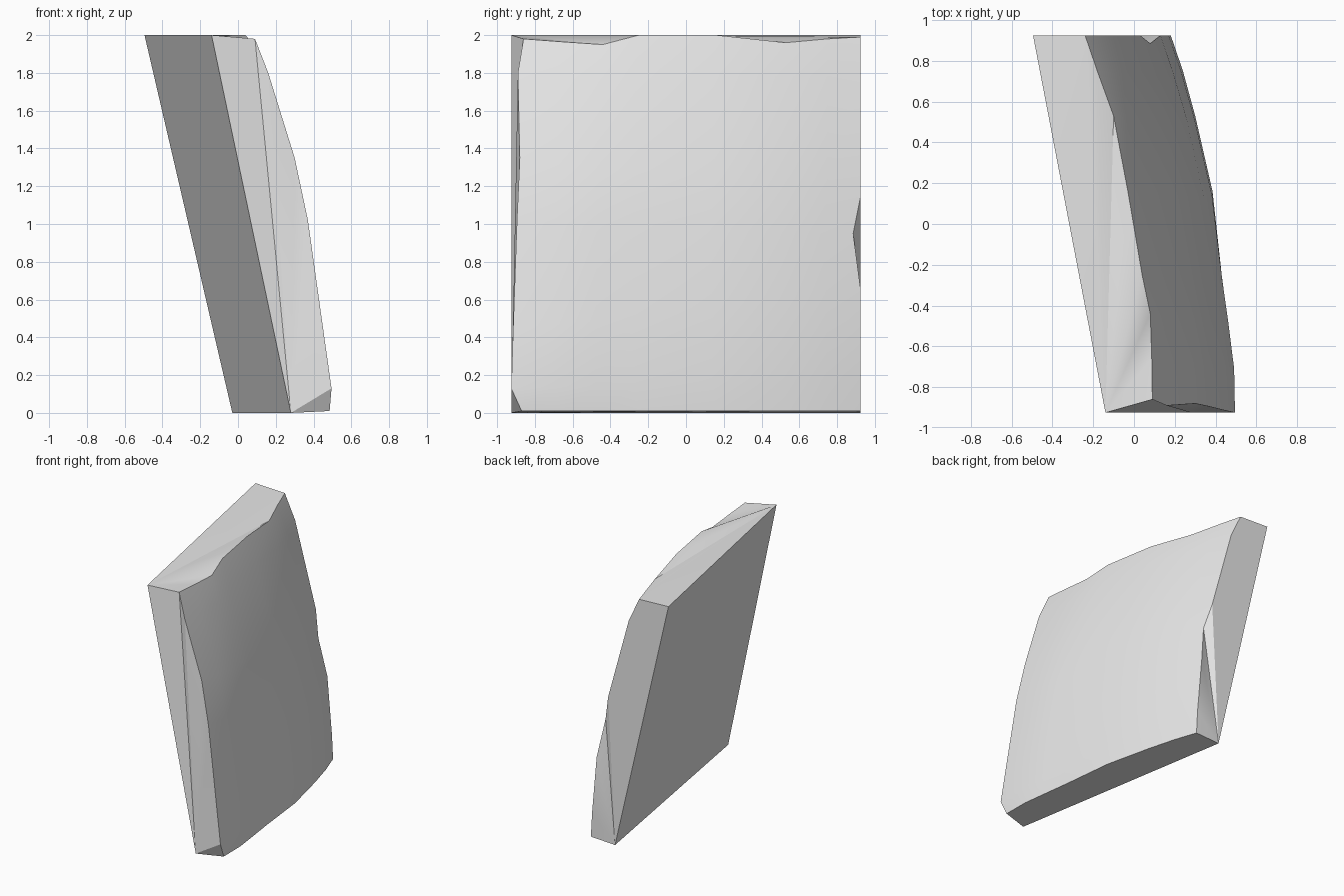
import bpy
import bmesh
from mathutils import Vector

cube = bpy.data.objects.get("Cube")
if cube:
    bpy.data.objects.remove(cube, do_unlink=True)

# Flat inner side: four corners (front/back, low/high)
front_low, front_high = (0.28, -0.925, 0), (-0.14, -0.925, 2)
back_low, back_high = (-0.03, 0.925, 0), (-0.495, 0.925, 2)

# Chipped rims of the domed outer side
front_rim = [(.485, -.87, .01), (.495, -.925, .13), (.45, -.915, .45), (.37, -.895, 1.02),
             (.30, -.88, 1.35), (.16, -.89, 1.8), (.09, -.86, 1.98)]
back_rim = [(.18, .925, .01), (.17, .925, .2), (.13, .925, .65), (.08, .885, .95),
            (.03, .925, 1.15), (-.15, .925, 1.8), (-.24, .925, 1.99)]
low_rim = [(.485, -.87, .01), (.483, -.66, .01), (.455, -.44, .01), (.43, -.25, .01),
           (.385, .16, .01), (.30, .53, .01), (.24, .75, .01), (.18, .925, .01)]
high_rim = [(.09, -.86, 1.98), (.087, -.66, 1.965), (.08, -.44, 1.95), (.04, -.25, 2),
            (-.03, .16, 2), (-.10, .53, 1.96), (-.18, .75, 1.98), (-.24, .925, 1.99)]


def fractions(a, b, axis):
    """Average position of each rim point along its rim, from 0 to 1."""
    mid = [p[axis] + q[axis] for p, q in zip(a, b)]
    return [(m - mid[0]) / (mid[-1] - mid[0]) for m in mid]


def blend(a, b, t):
    return Vector(a).lerp(Vector(b), t)


bm = bmesh.new()

# Domed outer side, blended between the four rims
rows = fractions(front_rim, back_rim, 2)
cols = fractions(low_rim, high_rim, 1)
grid = []
for i, v in enumerate(rows):
    line = []
    for j, u in enumerate(cols):
        corners = blend(blend(low_rim[0], low_rim[-1], u),
                        blend(high_rim[0], high_rim[-1], u), v)
        p = blend(front_rim[i], back_rim[i], u) + blend(low_rim[j], high_rim[j], v) - corners
        line.append(bm.verts.new(p))
    grid.append(line)
for lower, upper in zip(grid, grid[1:]):
    for j in range(len(cols) - 1):
        bm.faces.new((lower[j], lower[j + 1], upper[j + 1], upper[j]))

# Flat inner side
fl, fh, bl, bh = [bm.verts.new(p) for p in (front_low, front_high, back_low, back_high)]
bm.faces.new((fl, fh, bh, bl))


# Four narrow sides, each fanned from one inner corner
def fan(pivot, rim, end):
    chain = rim + [end]
    for a, b in zip(chain, chain[1:]):
        bm.faces.new((pivot, a, b))


fan(fl, [r[0] for r in grid], fh)
fan(bl, [r[-1] for r in grid], bh)
fan(fl, grid[0], bl)
fan(fh, grid[-1], bh)
bmesh.ops.recalc_face_normals(bm, faces=bm.faces)

mesh = bpy.data.meshes.new("stone_slab")
bm.to_mesh(mesh)
bm.free()
slab = bpy.data.objects.new("stone_slab", mesh)
bpy.context.collection.objects.link(slab)

# Plain grey
grey = bpy.data.materials.new("light_grey")
grey.use_nodes = True
colour = (0.8, 0.8, 0.8, 1)
grey.diffuse_color = colour
for node in grey.node_tree.nodes:
    if node.type == 'BSDF_PRINCIPLED':
        node.inputs["Base Color"].default_value = colour
mesh.materials.append(grey)

bpy.ops.object.select_all(action='DESELECT')
slab.select_set(True)
bpy.context.view_layer.objects.active = slab
bpy.ops.object.shade_smooth_by_angle()
